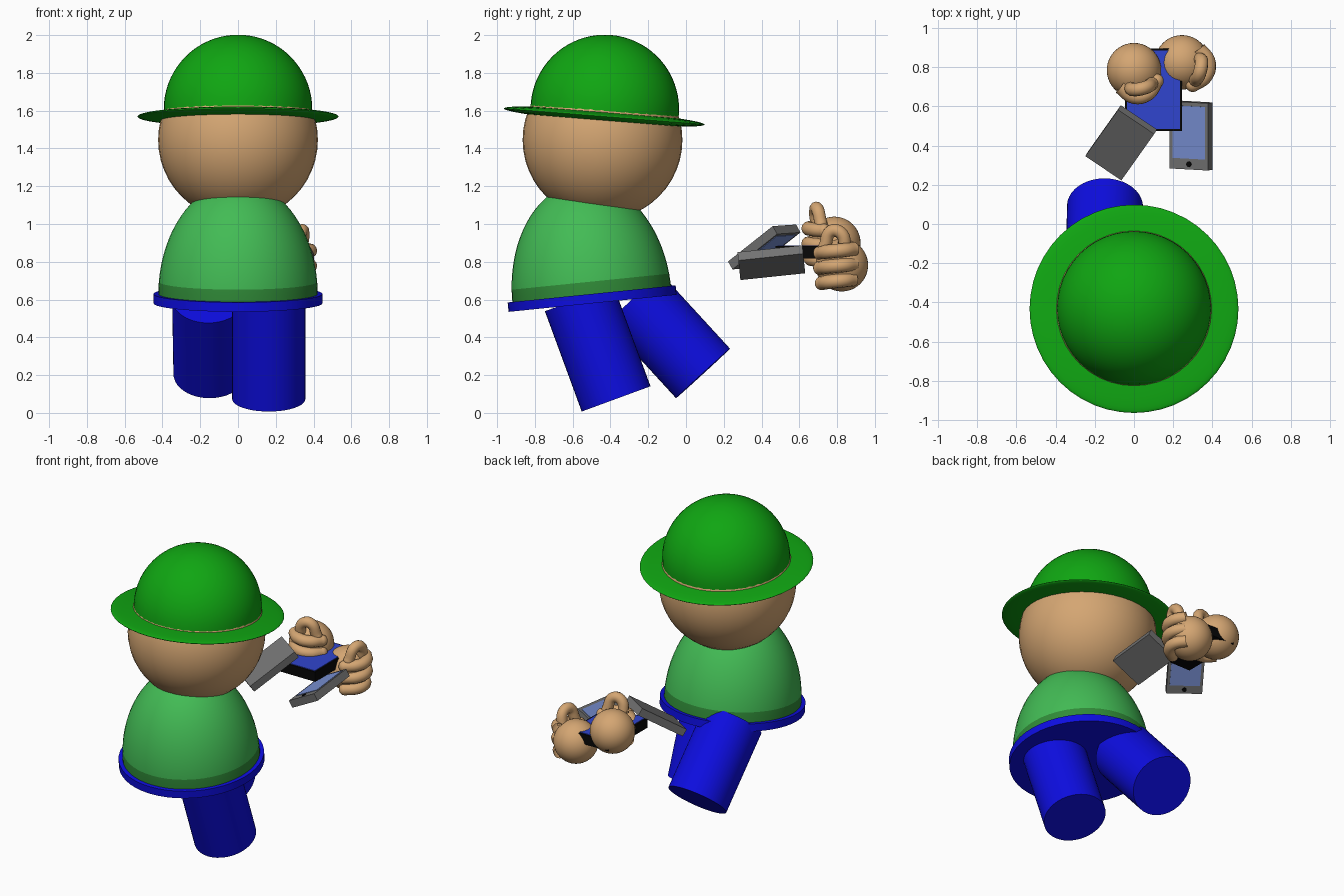
import bpy, bmesh, math
from mathutils import Matrix, Vector

if "Cube" in bpy.data.objects:
    bpy.data.objects.remove(bpy.data.objects["Cube"])


def mat(name, r, g, b):
    m = bpy.data.materials.new(name)
    m.diffuse_color = (r, g, b, 1)
    m.use_nodes = True
    m.node_tree.nodes["Principled BSDF"].inputs["Base Color"].default_value = m.diffuse_color
    return m


HAT = mat("hat_green", 0.005, 0.38, 0.006)
SHIRT = mat("shirt_green", 0.055, 0.5, 0.09)
BAND = mat("dark_green", 0.03, 0.26, 0.04)
BLUE = mat("trouser_blue", 0.004, 0.004, 0.75)
SKIN = mat("skin", 0.66, 0.38, 0.17)
GREY = mat("casing_grey", 0.17, 0.17, 0.17)
SCREEN = mat("screen_light_blue", 0.19, 0.28, 0.65)
TABLET = mat("tablet_blue", 0.03, 0.06, 0.62)
BLACK = mat("black", 0.002, 0.002, 0.002)


def finish(name, bm, m, matrix=Matrix(), smooth=True):
    me = bpy.data.meshes.new(name)
    bmesh.ops.recalc_face_normals(bm, faces=bm.faces)
    bm.to_mesh(me)
    bm.free()
    me.materials.append(m)
    ob = bpy.data.objects.new(name, me)
    bpy.context.collection.objects.link(ob)
    ob.matrix_world = matrix
    if smooth:
        bpy.ops.object.select_all(action='DESELECT')
        ob.select_set(True)
        bpy.context.view_layer.objects.active = ob
        bpy.ops.object.shade_smooth_by_angle(angle=math.radians(40))
    return ob


def place(loc, tilt=0):
    return Matrix.Translation(loc) @ Matrix.Rotation(math.radians(tilt), 4, 'X')


def lathe(name, profile, m, matrix, steps=48):
    bm = bmesh.new()
    vs = [bm.verts.new((r, 0, z)) for r, z in profile]
    es = [bm.edges.new(p) for p in zip(vs, vs[1:])]
    bmesh.ops.spin(bm, geom=vs + es, axis=(0, 0, 1), cent=(0, 0, 0),
                   angle=2 * math.pi, steps=steps)
    bmesh.ops.remove_doubles(bm, verts=bm.verts, dist=1e-5)
    return finish(name, bm, m, matrix)


def ball(name, loc, r, m):
    bm = bmesh.new()
    bmesh.ops.create_uvsphere(bm, u_segments=40, v_segments=24, radius=r)
    return finish(name, bm, m, Matrix.Translation(loc))


def rod(name, a, b, r, m):
    d = Vector(b) - Vector(a)
    bm = bmesh.new()
    bmesh.ops.create_cone(bm, cap_ends=True, segments=40, radius1=r, radius2=r, depth=d.length)
    q = d.to_track_quat('Z', 'Y').to_matrix().to_4x4()
    return finish(name, bm, m, Matrix.Translation((Vector(a) + Vector(b)) / 2) @ q)


def box(name, size, m, matrix, offset=(0, 0, 0)):
    bm = bmesh.new()
    bmesh.ops.create_cube(bm, size=1)
    bmesh.ops.scale(bm, vec=size, verts=bm.verts)
    bmesh.ops.translate(bm, vec=offset, verts=bm.verts)
    return finish(name, bm, m, matrix, False)


# Head and hat
ball("head", (0, -0.442, 1.445), 0.423, SKIN)
hat = place((0, -0.433, 1.569), -4.6)
arc = [math.radians(a) for a in range(-90, 91, 6)]
lathe("hat_brim", [(0.533 * math.cos(a), 0.032 * math.sin(a)) for a in arc], HAT, hat)
dome = [math.radians(a) for a in range(0, 91, 5)]
lathe("hat_crown", [(0, -0.01), (0.393, -0.01)] +
      [(0.393 * math.cos(a), 0.04 + 0.393 * math.sin(a)) for a in dome],
      HAT, hat)

# Torso with dark hem, belt disc
body = place((0, -0.497, 0.605), 5.8)
hem = 0.09
a0 = math.asin((hem - 0.02) / 0.6)
angles = [0, a0 / 2, a0] + [a0 + (math.pi / 2 - a0) * i / 18 for i in range(1, 19)]
torso = lathe("torso", [(0, 0.02)] + [(0.422 * math.cos(a), 0.02 + 0.6 * math.sin(a))
              for a in angles], SHIRT, body)
torso.data.materials.append(BAND)
for p in torso.data.polygons:
    p.material_index = int(p.center.z < hem)
lathe("belt", [(0, -0.025), (0.447, -0.025), (0.447, 0.025), (0, 0.025)], BLUE, body)

# Legs in a stride
rod("right_leg", (0.163, -0.37, 0.074), (0.163, -0.565, 0.605), 0.194, BLUE)
rod("left_leg", (-0.148, 0.09, 0.209), (-0.155, -0.275, 0.607), 0.194, BLUE)


# Curled fingers on ball hands
def finger(name, pts, r=0.037):
    cu = bpy.data.curves.new(name, 'CURVE')
    cu.dimensions = '3D'
    cu.bevel_depth = r
    cu.bevel_resolution = 4
    cu.resolution_u = 8
    sp = cu.splines.new('BEZIER')
    sp.bezier_points.add(len(pts) - 1)
    for bp, co in zip(sp.bezier_points, pts):
        bp.co = co
        bp.handle_left_type = bp.handle_right_type = 'AUTO'
    cu.materials.append(SKIN)
    ob = bpy.data.objects.new(name, cu)
    bpy.context.collection.objects.link(ob)
    bpy.ops.object.select_all(action='DESELECT')
    ob.select_set(True)
    bpy.context.view_layer.objects.active = ob
    bpy.ops.object.convert(target='MESH')
    bm = bmesh.new()
    bmesh.ops.create_uvsphere(bm, u_segments=16, v_segments=10, radius=r)
    finish(name + "_tip", bm, SKIN, Matrix.Translation(pts[-1]))


CURL = [(0.085, 0.07), (0.135, 0.0), (0.12, -0.07), (0.055, -0.115)]
THUMB = [(0.09, 0.02, 0.09), (0.10, -0.005, 0.17), (0.09, -0.055, 0.18), (0.07, -0.09, 0.10)]


def hand(side, centre, turn):
    c = Vector(centre)
    ball(side + "_hand", c, 0.139, SKIN)
    for i, z in enumerate((-0.075, 0.005, 0.085)):
        k = 0.92 if i == 0 else 1
        finger(f"{side}_finger_{i + 1}",
               [c + turn(Vector((x * k, y * k, z - 0.02 * j / 3))) for j, (x, y) in enumerate(CURL)])
    finger(side + "_thumb", [c + turn(Vector(p)) for p in THUMB], 0.034)


hand("right", (0.245, 0.825, 0.782), lambda v: v)
hand("left", (0.0, 0.785, 0.90), lambda v: Vector((-v.y, -v.x, v.z)))


# Phones: local y is the length, +z is the screen side
def phone(name, matrix):
    w, l, t = 0.222, 0.345, 0.05
    box(name + "_case", (w, l, t), GREY, matrix)
    box(name + "_screen", (w - 0.035, l - 0.075, 0.006), SCREEN, matrix, (0, 0.018, t / 2))
    bm = bmesh.new()
    bmesh.ops.create_cone(bm, cap_ends=True, segments=20, radius1=0.014, radius2=0.014, depth=0.008)
    bmesh.ops.translate(bm, vec=(0, -l / 2 + 0.027, t / 2), verts=bm.verts)
    finish(name + "_button", bm, BLACK, matrix)


phone("right_phone", place((0.292, 0.452, 0.795), 6) @ Matrix.Rotation(math.radians(-28), 4, 'Y'))
along = Vector((0.17, 0.24, 0.19)).normalized()
down = -Vector((0.187, -0.128, -0.01)).cross(along).normalized()
across = along.cross(down)
rot = Matrix((across, along, down)).transposed().to_4x4()
phone("left_phone", Matrix.Translation(Vector((-0.072, 0.404, 0.897)) + down * 0.022) @ rot)

# Tablet held between the hands
tab = Matrix.Translation((0.10, 0.685, 0.85))
box("tablet_case", (0.29, 0.42, 0.065), BLACK, tab)
box("tablet_screen", (0.27, 0.40, 0.008), TABLET, tab, (0, 0, 0.0325))
